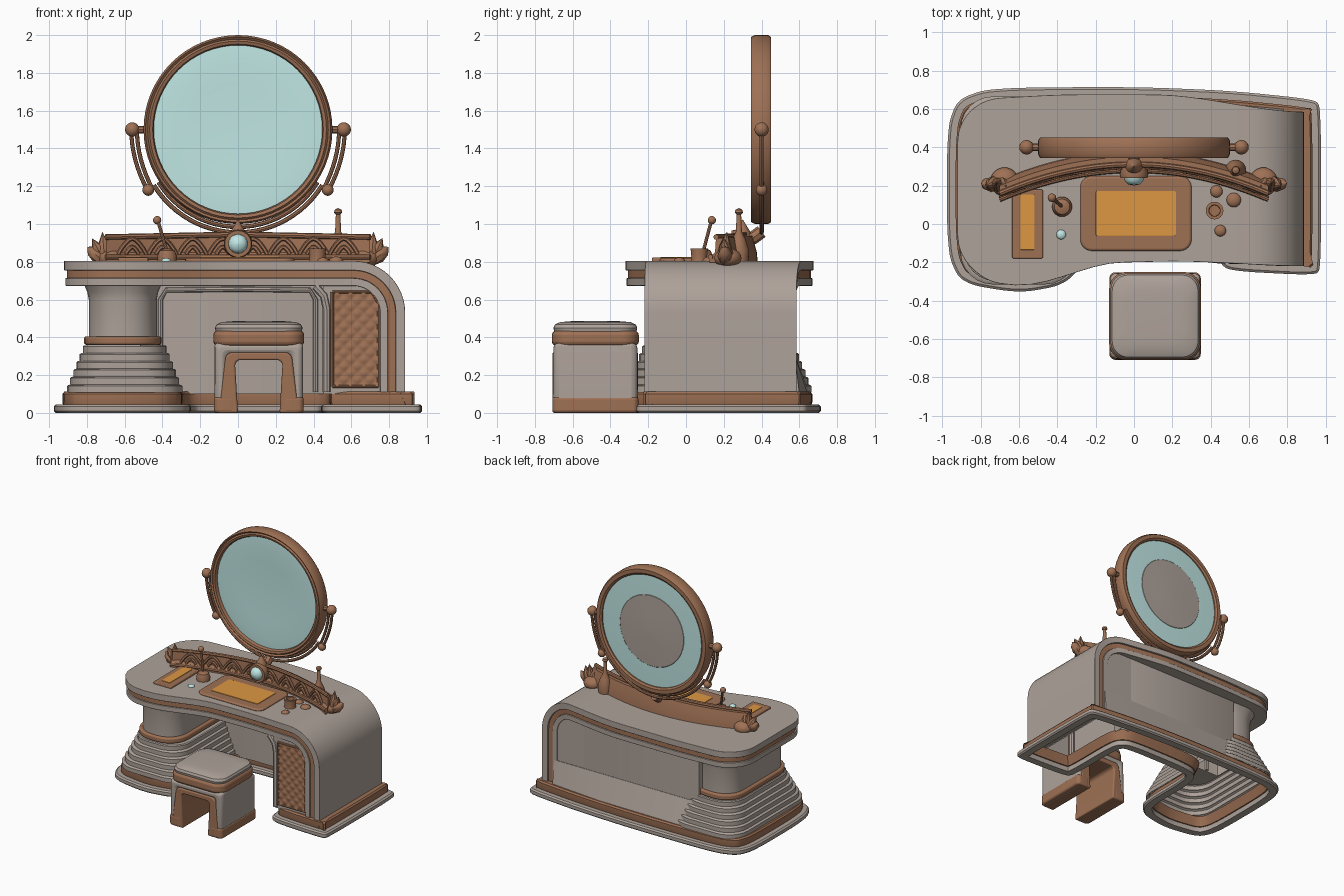
import bpy, bmesh, math
from mathutils import Vector

if "Cube" in bpy.data.objects:
    bpy.data.objects.remove(bpy.data.objects["Cube"])
pi, sin, cos = math.pi, math.sin, math.cos

def material(name, c):
    m = bpy.data.materials.new(name)
    m.diffuse_color = (*c, 1)
    m.use_nodes = True
    m.node_tree.nodes["Principled BSDF"].inputs["Base Color"].default_value = m.diffuse_color
    return m
GREY = material("warm grey", (.42, .36, .32))
BROWN = material("copper brown", (.345, .165, .09))
BLUE = material("pale blue glass", (.53, .80, .78))
ORANGE = material("amber", (.72, .31, .055))

def make(name, verts, faces, mat, bevel=0, angle=35):
    bm = bmesh.new()
    vs = [bm.verts.new(v) for v in verts]
    for f in faces:
        bm.faces.new([vs[i] for i in f])
    bmesh.ops.recalc_face_normals(bm, faces=bm.faces)
    me = bpy.data.meshes.new(name)
    bm.to_mesh(me)
    bm.free()
    ob = bpy.data.objects.new(name, me)
    bpy.context.collection.objects.link(ob)
    me.materials.append(mat)
    if bevel:
        b = ob.modifiers.new("bevel", 'BEVEL')
        b.width, b.segments, b.limit_method, b.angle_limit = bevel, 3, 'ANGLE', math.radians(40)
    bpy.ops.object.select_all(action='DESELECT')
    ob.select_set(True)
    bpy.context.view_layer.objects.active = ob
    bpy.ops.object.shade_smooth_by_angle(angle=math.radians(angle))
    return ob

def loft(name, rings, mat, cap0=True, cap1=True, close=False, **kw):
    n, m = len(rings[0]), len(rings)
    faces = [(i * n + j, i * n + (j + 1) % n, (i + 1) % m * n + (j + 1) % n, (i + 1) % m * n + j)
             for i in range(m if close else m - 1) for j in range(n)]
    if cap0 and not close: faces.append(tuple(range(n)))
    if cap1 and not close: faces.append(tuple(range((m - 1) * n, m * n)))
    return make(name, [p for r in rings for p in r], faces, mat, **kw)

def lathe(name, prof, mat, loc=(0, 0, 0), axis='Z', n=24, close=False, tilt=(0, 0, 0)):
    def pt(r, h, a):
        return (r * cos(a), h, r * sin(a)) if axis == 'Y' else (r * cos(a), r * sin(a), h)
    ob = loft(name, [[pt(max(r, .0005), h, 2 * pi * k / n) for k in range(n)] for r, h in prof], mat, close=close)
    ob.location, ob.rotation_euler = loc, tilt
    return ob

def ball(name, loc, r, mat, sz=1):
    return lathe(name, [(r * sin(pi * k / 10), -r * sz * cos(pi * k / 10)) for k in range(11)], mat, loc, n=18)

def tube(name, pts, r, mat, n=8):
    rings, P = [], [Vector(p) for p in pts]
    for i, p in enumerate(P):
        t = (P[min(i + 1, len(P) - 1)] - P[max(i - 1, 0)]).normalized()
        u = t.cross(Vector((0, 1, .01))).normalized()
        w = t.cross(u)
        rings.append([p + r * (cos(2 * pi * k / n) * u + sin(2 * pi * k / n) * w) for k in range(n)])
    return loft(name, rings, mat)

def rrect(cx, cy, hx, hy, r, z, n=6):
    out = []
    for q, (sx, sy) in enumerate([(1, 1), (-1, 1), (-1, -1), (1, -1)]):
        for k in range(n + 1):
            a = pi / 2 * (q + k / n)
            out.append((cx + sx * (hx - r) + r * cos(a), cy + sy * (hy - r) + r * sin(a), z))
    return out

def slab(name, cx, cy, hx, hy, r, z0, z1, mat, bevel=.01):
    return loft(name, [rrect(cx, cy, hx, hy, r, z) for z in (z0, z1)], mat, bevel=bevel)

def interp(table, x):
    for (a, p), (b, q) in zip(table, table[1:]):
        if x <= b:
            t = max(0, (x - a) / (b - a))
            t = t * t * (3 - 2 * t)
            return p + (q - p) * t
    return table[-1][1]

def chaikin(pts, times):
    for _ in range(times):
        pts = [tuple(a * s + b * (1 - s) for a, b in zip(p, q))
               for p, q in zip(pts, pts[1:] + pts[:1]) for s in (.8, .2)]
    return pts

def offset(pts, d, z):
    out = []
    for i, p in enumerate(pts):
        t = (Vector(pts[(i + 1) % len(pts)]) - Vector(pts[i - 1])).normalized()
        out.append((p[0] - t.y * d, p[1] + t.x * d, z))
    return out

# C-shaped hollow plinth and the copper band on it
plan = chaikin([(-.975, .5), (-.975, -.15), (-.9, -.31), (-.6, -.36), (-.37, -.32), (-.25, -.2), (-.25, .3), (-.2, .38),
                (.4, .38), (.44, .33), (.44, -.2), (.5, -.245), (.945, -.268), (.975, -.23), (.975, .61), (.94, .65),
                (.5, .695), (0, .715), (-.75, .71), (-.92, .65)], 3)
loft("plinth", [offset(plan, d, z) for d, z in ((.01, 0), (0, .01), (0, .035), (.012, .045), (.07, .045), (.07, 0))],
     GREY, close=True)
loft("base_band", [offset(plan, d, z) for d, z in ((.05, .04), (.045, .055), (.045, .1), (.055, .112), (.11, .112), (.08, .04))],
     BROWN, close=True)

# Layered top that bends down into the right-hand side
FRONT = [(-.92, -.28), (-.6, -.32), (-.05, -.2), (.2, -.195), (.9, -.22)]
BACK = [(-.92, .65), (-.3, .675), (.1, .675), (.9, .585)]
def top_layer(name, d0, d1, inset, mat, bevel):
    rad, x0, rings = .22, -.92 + inset, []
    path = [(x0 + rad * (1 - cos(pi / 2 * k / 10)), .805, 0) for k in range(11)]
    path += [(x0 + rad + (.61 - x0 - rad) * k / 16, .805, 0) for k in range(1, 17)]
    path += [(.61 + .275 * sin(a), .53 + .275 * cos(a), a) for a in (pi / 2 * k / 12 for k in range(1, 13))]
    path += [(.885, .3, pi / 2), (.885, .11, pi / 2)]
    for x, z, a in path:
        u = min(1, (x - x0) / rad)
        c = rad * (1 - math.sqrt(max(0, 1 - (1 - u) ** 2))) + inset
        f, b = interp(FRONT, x) + c, interp(BACK, x) - c
        o, i = [(x - sin(a) * d, z - cos(a) * d) for d in (d0, d1)]
        rings.append([(o[0], f, o[1]), (o[0], b, o[1]), (i[0], b, i[1]), (i[0], f, i[1])])
    loft(name, rings, mat, bevel=bevel)
top_layer("top_outer", 0, .05, 0, GREY, .016)
top_layer("top_copper_stripe", .05, .092, .014, BROWN, .004)
top_layer("top_inner", .092, .132, .006, GREY, .012)

# Right cabinet, open underneath
sect = [(.45, .1), (.45, .68), (.6, .68)] + [(.6 + .16 * sin(a), .52 + .16 * cos(a)) for a in (pi / 16 * k for k in range(1, 9))] + [(.76, .1)]
n = len(sect)
make("cabinet", [(x, y, z) for y in (-.192, .574) for x, z in sect],
     [(i, i + 1, n + i + 1, n + i) for i in range(n - 1)] + [tuple(range(n)), tuple(range(n, 2 * n))], GREY, bevel=.006)
tube("knee_moulding", [(.47, -.185, .11), (.47, -.185, .55), (.455, -.185, .62), (.41, -.18, .67)], .022, GREY)
# Cabinet grille with quilted relief
nx, nz = 30, 60
gv = []
for j in range(nz + 1):
    for i in range(nx + 1):
        x, z = .5 + .245 * i / nx, .14 + .5 * j / nz
        x = min(x, .745 - max(0, z - .58) * .6)
        gv.append((x, -.2 - .008 * abs(sin(pi * (x + z) / .07) * sin(pi * (x - z) / .07)), z))
make("grille", gv, [(j * (nx + 1) + i, j * (nx + 1) + i + 1, (j + 1) * (nx + 1) + i + 1, (j + 1) * (nx + 1) + i)
                    for j in range(nz) for i in range(nx)], BROWN, angle=60)
edge = [(.5, .14), (.745, .14), (.745, .58), (.71, .64), (.5, .64), (.5, .14)]
for k, (p, q) in enumerate(zip(edge, edge[1:])):
    tube("grille_border_%d" % k, [(p[0], -.2, p[1]), (q[0], -.2, q[1])], .009, BROWN)

# Wall between the pedestals, with a flared foot along the back
loft("back_wall", [rrect(.0, .4775, .52, .0975, .01, z, 2) for z in (.1, .68)], GREY, cap0=False)
loft("back_flare", [[(x, .56, .1), (x, y, .1), (x, .578, .3), (x, .56, .3)] for x, y in ((-.5, .655), (.3, .645), (.78, .6))], GREY)
for s in (-1, 1):
    tube("wall_moulding", [(s * .41, .38, .11), (s * .41, .38, .6), (s * .38, .38, .65), (0, .38, .655)], .014, GREY)

# Left pedestal: stepped flare, ring, column
steps = []
for k in range(6):
    g, z = 1 - k / 6, .108 + .042 * k
    steps += [rrect(-.6, .175, .205 + .1 * g, .39 + .1 * g, .17, zz) for zz in (z, z + .034)]
    steps.append(rrect(-.6, .175, .198 + .1 * g, .383 + .1 * g, .165, z + .04))
loft("pedestal_flare", steps, GREY, cap0=False)
slab("pedestal_ring", -.61, .175, .205, .395, .17, .36, .405, BROWN, .012)
loft("pedestal_column", [rrect(-.61, .175, .18 + d, .375 + d, .16, z) for d, z in
                         ((0, .4), (0, .6), (.008, .64), (.025, .68))], GREY)

# Stool
sx, sy = .11, -.48
def arch(w, h, r, e):
    pts = [(w + e, 0), (w, h - r)] + [(w - r + r * cos(a), h - r + r * sin(a)) for a in (pi / 12 * k for k in range(1, 7))]
    return [(-x, z) for x, z in pts] + [(x, z) for x, z in reversed(pts)]
def arch_band(name, outer, inner, hy, mat, bevel):
    loft(name, [[(sx + o[0], sy - hy, o[1]), (sx + o[0], sy + hy, o[1]), (sx + i[0], sy + hy, i[1]), (sx + i[0], sy - hy, i[1])]
                for o, i in zip(outer, inner)], mat, bevel=bevel)
arch_band("stool_shell", arch(.234, .37, .02, 0), arch(.17, .31, .03, .0), .222, GREY, .035)
arch_band("stool_arch_trim", arch(.178, .32, .04, .035), arch(.125, .28, .03, -.015), .227, BROWN, .01)
for s in (-1, 1):
    slab("stool_foot", sx + s * .178, sy, .06, .228, .03, 0, .085, BROWN, .015)
slab("stool_band", sx, sy, .24, .23, .09, .355, .435, BROWN, .022)
loft("stool_cushion", [rrect(sx, sy, .228 - d, .218 - d, .085, z) for d, z in
                       ((0, .43), (-.004, .45), (.004, .468), (.03, .48), (.08, .485), (.13, .486))], GREY)

# Round mirror
lathe("mirror_frame", [(.452, .35), (.468, .345), (.478, .355), (.49, .345), (.5, .365), (.5, .435), (.49, .45),
                       (.46, .45), (.446, .44), (.446, .36)], BROWN, (0, 0, 1.5), 'Y', 64, close=True)
lathe("mirror_glass", [(.0, .378), (.25, .376), (.36, .37), (.45, .375), (.45, .43), (.29, .436)], BLUE, (0, 0, 1.5), 'Y', 64)
lathe("mirror_back_disc", [(.29, .434), (.285, .438), (.15, .443), (0, .447)], GREY, (0, 0, 1.5), 'Y', 48)
for s in (-1, 1):
    ball("mirror_pivot", (s * .56, .4, 1.5), .038, BROWN)
    tube("pivot_pin", [(s * .49, .4, 1.5), (s * .56, .4, 1.5)], .02, BROWN)
    ball("arm_knob", (s * .475, .4, 1.18), .031, BROWN)
    for k, d in enumerate((0, .03)):
        tube("arm_upper", [(s * (.565 - d - .085 * t ** 2), .4, 1.5 - .32 * t) for t in (i / 8 for i in range(9))], .011, BROWN)
        tube("arm_lower", [(s * (.53 - d) * sin(a), .4, 1.5 - (.545 - d) * cos(a)) for a in
                           (1.0 * (1 - i / 12) + .0 for i in range(13))], .012, BROWN)
# Short bracket joining the arms to the rail
tube("mirror_bracket", [(0, .31, .9), (0, .36, .93), (0, .4, .96)], .035, BROWN)

# Curved ornamental rail
def ry(x): return .33 - .16 * (x / .72) ** 2
xs = [-.7 + 1.4 * k / 40 for k in range(41)]
loft("rail", [[(x, ry(x) + dy, z) for dy, z in ((-.055, .795), (-.05, .83), (-.025, .85), (-.02, .92 + .02 * (1 - abs(x))),
              (.02, .92 + .02 * (1 - abs(x))), (.045, .85), (.05, .795))] for x in xs], BROWN)
tube("rail_top_bead", [(x, ry(x) - .02, .925 + .02 * (1 - abs(x))) for x in xs], .015, BROWN)
tube("rail_bottom_bead", [(x, ry(x) - .05, .825) for x in xs], .014, BROWN)
for k in range(8):
    cx = -.56 + .16 * k
    for w in (.075, .035):
        pts = [(cx + w * u, .84 + w * 1.1 * (1 - abs(u) ** 1.7)) for u in (-1, -.75, -.5, -.25, 0, .25, .5, .75, 1)]
        tube("rail_arch", [(x, ry(x) - .035, z) for x, z in pts], .011, BROWN, 6)
# Centre gem in a pointed setting
lathe("gem_setting", [(.07, -.02), (.075, 0), (.065, .04), (0, .04)], BROWN, (0, .26, .895), 'Y')
lathe("gem", [(0, -.045), (.03, -.038), (.048, -.02), (.052, 0)], BLUE, (0, .245, .895), 'Y')
lathe("gem_peak", [(.05, 0), (.04, .04), (.018, .075), (0, .105)], BROWN, (0, .3, .92))
# Leaf clusters on the rail ends
for s in (-1, 1):
    ball("leaf_bulb", (s * .675, .22, .82), .075, BROWN, .7)
    for k, a in enumerate((-.75, -.4, 0, .35, .75)):
        lathe("leaf", [(.02, 0), (.038, .05), (.03, .095), (0, .165 - .02 * abs(k - 2))], BROWN,
              (s * .705, .2 + .02 * (k % 2), .795), n=8, tilt=(.25 * (k % 2) - .1, a + s * .08, 0))

# Trays on the top
slab("centre_tray", .01, .055, .29, .195, .06, .795, .82, BROWN, .012)
slab("centre_tray_amber", .01, .055, .21, .118, .012, .815, .824, ORANGE, .002)
slab("side_tray", -.555, .0, .08, .18, .008, .795, .822, BROWN, .006)
slab("side_tray_amber", -.555, .01, .037, .145, .006, .817, .826, ORANGE, .002)
# Small dressing items
lathe("brush_pot", [(.05, .8), (.052, .83), (.04, .86), (.015, .87)], BROWN, (-.375, .09, 0))
tube("brush_handle", [(-.375, .09, .85), (-.425, .135, 1.02)], .009, BROWN)
ball("brush_knob", (-.428, .137, 1.02), .022, BROWN)
ball("blue_bead", (-.38, -.055, .805), .025, BLUE, .6)
lathe("cup", [(.045, .8), (.042, .83), (.046, .87), (.03, .87), (.028, .83), (0, .83)], BROWN, (.42, .07, 0))
for x, y, r in ((.43, .17, .032), (.52, .125, .038), (.45, -.035, .03)):
    ball("small_jar", (x, y, .805), r, BROWN, .6)
lathe("perfume_spire", [(.05, .8), (.055, .86), (.035, .92), (.016, .96), (.012, 1.05), (.022, 1.06), (.018, 1.075), (0, 1.085)],
      BROWN, (.53, .28, 0))
